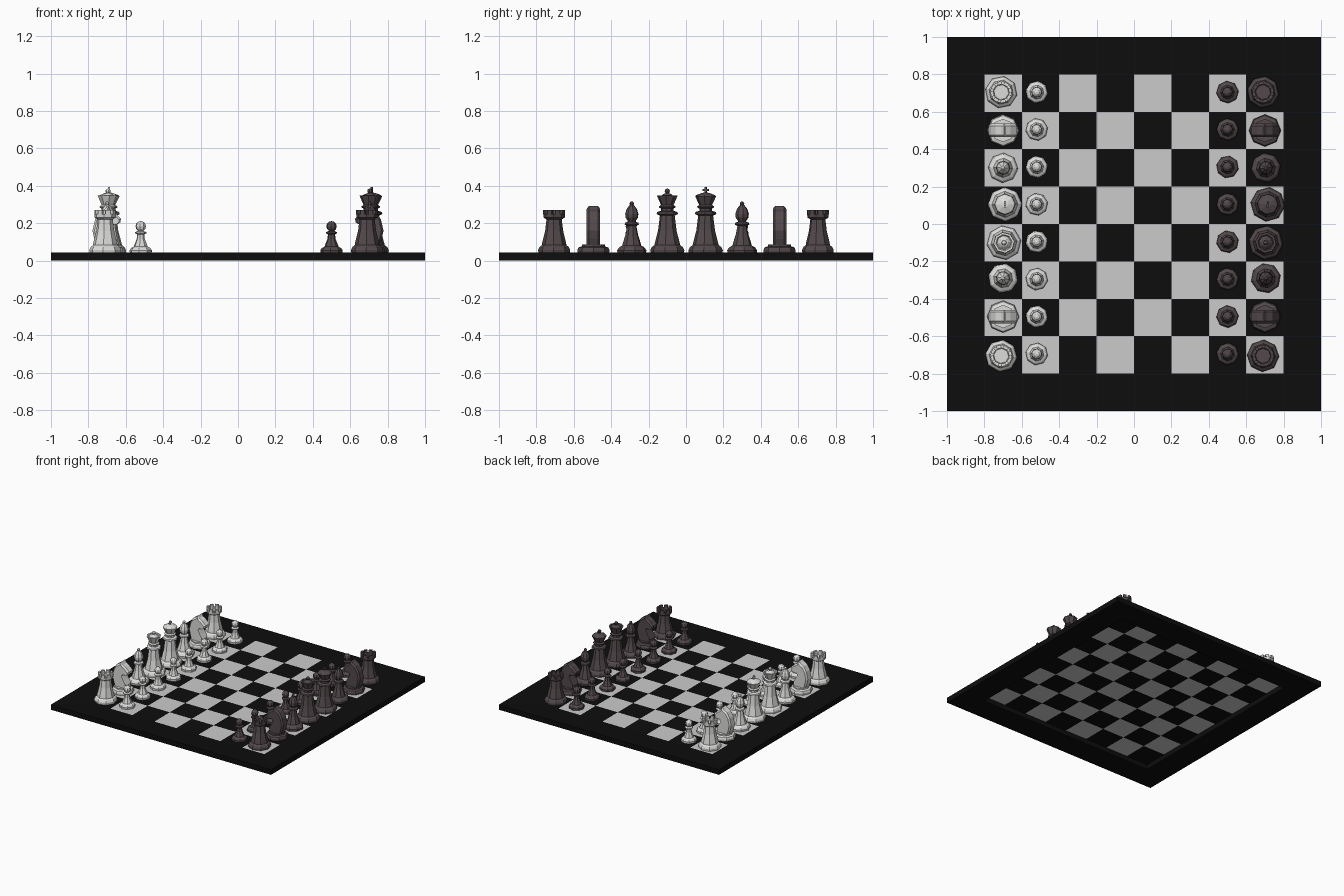
import bpy, bmesh, math, random
from mathutils import Matrix, Vector

if "Cube" in bpy.data.objects:
    bpy.data.objects.remove(bpy.data.objects["Cube"])
random.seed(4)
TOP = 0.04  # height of the playing surface


def material(name, col):
    m = bpy.data.materials.new(name)
    m.diffuse_color = (*col, 1)
    m.use_nodes = True
    m.node_tree.nodes["Principled BSDF"].inputs["Base Color"].default_value = m.diffuse_color
    return m


BLACK = material("board black", (0.004, 0.004, 0.004))
PALE = material("pale square", (0.60, 0.60, 0.60))
LIGHT = material("light piece", (0.72, 0.72, 0.71))
DARK = material("dark piece", (0.085, 0.066, 0.07))


def lathe(bm, profile, n=8, turn=0.0):
    """Spin (radius, z) points around z; radius 0 closes to a point."""
    rings = []
    for r, z in profile:
        if r == 0:
            rings.append([bm.verts.new((0, 0, z))] * n)
        else:
            rings.append([bm.verts.new((r * math.cos(turn + k * math.tau / n),
                                        r * math.sin(turn + k * math.tau / n), z)) for k in range(n)])
    for a, b in zip(rings, rings[1:]):
        for k in range(n):
            j = (k + 1) % n
            vs = list(dict.fromkeys((a[k], a[j], b[j], b[k])))
            bm.faces.new(vs)


def box(bm, centre, size, rot=0.0):
    m = Matrix.Rotation(rot, 4, 'Z') @ Matrix.Translation(centre) @ Matrix.Diagonal((*size, 1))
    bmesh.ops.create_cube(bm, size=1, matrix=m)


def ball(bm, z, r, stretch=1.0):
    lathe(bm, [(r * math.sin(a), z - r * stretch * math.cos(a))
               for a in (k * math.pi / 6 for k in range(1, 6))] + [(0, z + r * stretch)])


def to_mesh(bm, name):
    bmesh.ops.recalc_face_normals(bm, faces=bm.faces)
    me = bpy.data.meshes.new(name)
    bm.to_mesh(me)
    bm.free()
    return me


def place(name, me, loc=(0, 0, 0), turn=0.0):
    ob = bpy.data.objects.new(name, me)
    ob.location, ob.rotation_euler.z = loc, turn
    bpy.context.collection.objects.link(ob)
    return ob


# --- pieces, built with their foot at z = 0 and facing +x ---
def pawn(bm):
    lathe(bm, [(.059, 0), (.06, .015), (.052, .027), (.038, .034), (.034, .045), (.022, .075),
               (.019, .1), (.03, .106), (.03, .112), (.016, .118)])
    ball(bm, .143, .028)


def rook(bm):
    lathe(bm, [(.084, 0), (.086, .017), (.078, .033), (.066, .042), (.064, .055), (.048, .12),
               (.041, .18), (.057, .19), (.058, .21), (.042, .21), (.04, .2), (0, .2)])
    for k in range(8):  # battlements
        box(bm, (.049, 0, .219), (.016, .026, .024), (k + .5) * math.tau / 8)


def knight(bm):
    lathe(bm, [(.084, 0), (.086, .015), (.08, .03), (.062, .036), (.062, .046), (0, .046)])
    # horse head outline in x, z
    outline = [(-.055, .044), (.05, .044), (.052, .07), (.03, .105), (.012, .14), (.025, .158),
               (.055, .155), (.072, .165), (.074, .185), (.04, .218), (.015, .232), (.004, .252),
               (-.012, .236), (-.04, .22), (-.064, .18), (-.078, .12), (-.068, .075)]
    rows = []
    for y, s in ((-.036, .86), (-.024, 1), (.024, 1), (.036, .86)):
        rows.append([bm.verts.new((x * s, y, .14 + (z - .14) * (s if z > .05 else 1))) for x, z in outline])
    for a, b in zip(rows, rows[1:]):
        for k in range(len(outline)):
            j = (k + 1) % len(outline)
            bm.faces.new((a[k], a[j], b[j], b[k]))
    bm.faces.new(rows[0])
    bm.faces.new(rows[-1])


def bishop(bm):
    lathe(bm, [(.078, 0), (.08, .015), (.07, .03), (.052, .04), (.048, .055), (.034, .1),
               (.025, .145), (.039, .152), (.037, .162), (.022, .168), (.022, .178)])
    ball(bm, .264, .012)


def bishop_head(bm):
    lathe(bm, [(0, .17), (.022, .172), (.034, .19), (.036, .21), (.028, .236), (.012, .256), (0, .258)])


ROYAL = [(.09, 0), (.092, .016), (.084, .032), (.07, .042), (.066, .058), (.05, .12), (.04, .2),
         (.058, .209), (.054, .22), (.034, .226), (.034, .238), (.045, .244), (.045, .25), (.034, .257)]


def queen(bm):
    lathe(bm, ROYAL + [(.056, .308), (.044, .308), (.038, .3), (.022, .316), (.01, .32)])
    ball(bm, .331, .014)


def king(bm):
    lathe(bm, ROYAL + [(.056, .303), (.05, .31), (.018, .322), (0, .324)])
    box(bm, (0, 0, .335), (.011, .011, .034))
    box(bm, (0, 0, .337), (.0105, .034, .011))


def build(fn, mat, name):
    bm = bmesh.new()
    fn(bm)
    if fn is bishop:  # mitre head with a slanted slot cut into it
        hb, cb = bmesh.new(), bmesh.new()
        bishop_head(hb)
        box(cb, (0, 0, 0), (.06, .1, .008))
        bmesh.ops.transform(cb, verts=cb.verts, matrix=Matrix.Translation((.036, 0, .235))
                            @ Matrix.Rotation(math.radians(50), 4, 'Y'))
        head = place("head", to_mesh(hb, "head"))
        cutter = place("cutter", to_mesh(cb, "cutter"))
        mod = head.modifiers.new("slot", 'BOOLEAN')
        mod.operation, mod.object, mod.solver = 'DIFFERENCE', cutter, 'EXACT'
        dg = bpy.context.evaluated_depsgraph_get()
        cut = bpy.data.meshes.new_from_object(head.evaluated_get(dg))
        bmesh.ops.recalc_face_normals(bm, faces=bm.faces)
        bm.from_mesh(cut)
        bpy.data.objects.remove(head)
        bpy.data.objects.remove(cutter)
    me = to_mesh(bm, name)
    me.materials.clear()
    me.materials.append(mat)
    return me


# --- board: border ring and checkered sheet ---
bm = bmesh.new()
q = math.sqrt(2)
lathe(bm, [(.8 * q, TOP), (q, TOP + .002), (q, 0), (.8 * q, 0), (.8 * q, TOP)], 4, math.pi / 4)
bmesh.ops.remove_doubles(bm, verts=bm.verts, dist=1e-5)
border = to_mesh(bm, "board_border")
border.materials.append(BLACK)
place("board_border", border)

bm = bmesh.new()
bmesh.ops.create_grid(bm, x_segments=8, y_segments=8, size=.8)
for f in bm.faces:
    c = f.calc_center_median()
    f.material_index = (math.floor((c.x + .8) / .2) + math.floor((c.y + .8) / .2)) % 2
squares = to_mesh(bm, "board_squares")
squares.materials.append(BLACK)
squares.materials.append(PALE)
place("board_squares", squares, (0, 0, TOP))

# --- set out both armies: name -> (builder, ys, light x, dark x) ---
LAYOUT = {"rook": (rook, (-.705, .705), -.71, .69), "knight": (knight, (-.495, .5), -.70, .70),
          "bishop": (bishop, (-.29, .3), -.70, .705), "queen": (queen, (-.1,), -.695, .705),
          "king": (king, (.105,), -.69, .715),
          "pawn": (pawn, [-.695 + .2 * k for k in range(8)], -.52, .50)}
for kind, (fn, ys, xl, xd) in LAYOUT.items():
    for side, mat, x, face in (("light", LIGHT, xl, 0), ("dark", DARK, xd, math.pi)):
        me = build(fn, mat, f"{side}_{kind}")
        for i, y in enumerate(ys):
            turn = face + (0 if kind == "knight" else random.uniform(-.25, .25))
            place(f"{side}_{kind}_{i + 1}", me, (x, y, TOP), turn)
